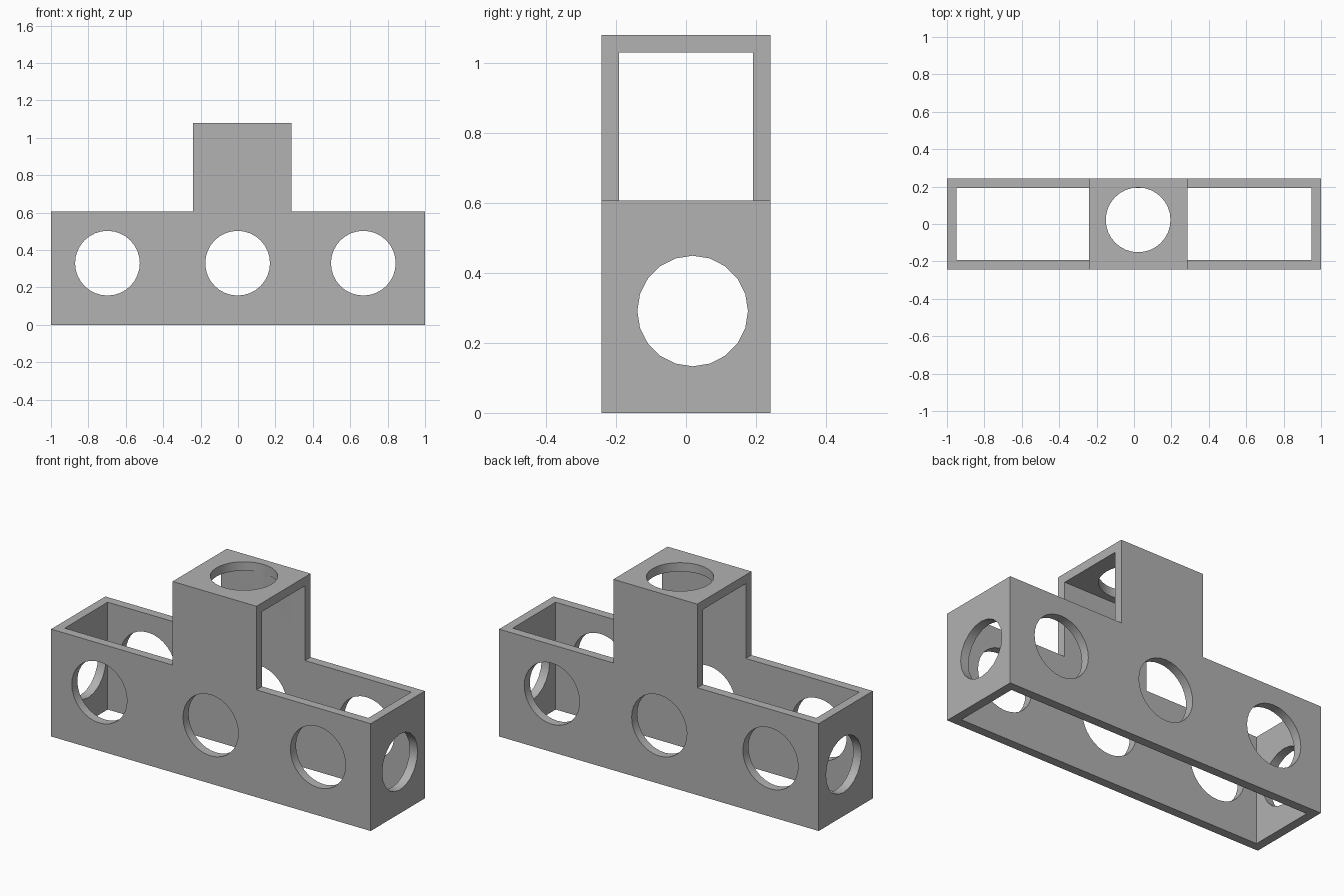
import bpy
import bmesh
import math
from mathutils import Matrix, Vector

default = bpy.data.objects.get("Cube")
if default:
    bpy.data.objects.remove(default, do_unlink=True)

grey = bpy.data.materials.new("plain grey")
grey.use_nodes = True
grey.diffuse_color = (0.445, 0.445, 0.445, 1)
grey.node_tree.nodes["Principled BSDF"].inputs["Base Color"].default_value = grey.diffuse_color

HALF_DEPTH, WALL = 0.242, 0.05
BODY_TOP, TOWER_TOP = 0.607, 1.08
TOWER_LEFT, TOWER_RIGHT = -0.24, 0.285


def add_object(name, bm):
    bmesh.ops.recalc_face_normals(bm, faces=bm.faces)
    mesh = bpy.data.meshes.new(name)
    bm.to_mesh(mesh)
    bm.free()
    mesh.materials.append(grey)
    obj = bpy.data.objects.new(name, mesh)
    bpy.context.collection.objects.link(obj)
    return obj


def box(name, low, high):
    bm = bmesh.new()
    low, high = Vector(low), Vector(high)
    matrix = Matrix.Translation((low + high) / 2) @ Matrix.Diagonal((high - low).to_4d())
    bmesh.ops.create_cube(bm, size=1, matrix=matrix)
    return add_object(name, bm)


def round_cutter(name, centre, axis, radius, length, sides):
    bm = bmesh.new()
    turn = Vector(axis).to_track_quat('Z', 'Y').to_matrix().to_4x4()
    bmesh.ops.create_cone(bm, cap_ends=True, segments=sides, radius1=radius, radius2=radius,
                          depth=length, matrix=Matrix.Translation(centre) @ turn)
    return add_object(name, bm)


# T-shaped outer body, extruded front to back
bm = bmesh.new()
outline = [(-1, 0), (1, 0), (1, BODY_TOP), (TOWER_RIGHT, BODY_TOP), (TOWER_RIGHT, TOWER_TOP),
           (TOWER_LEFT, TOWER_TOP), (TOWER_LEFT, BODY_TOP), (-1, BODY_TOP)]
face = bm.faces.new([bm.verts.new((x, -HALF_DEPTH, z)) for x, z in outline])
sweep = bmesh.ops.extrude_face_region(bm, geom=[face])
bmesh.ops.translate(bm, vec=(0, 2 * HALF_DEPTH, 0),
                    verts=[v for v in sweep["geom"] if isinstance(v, bmesh.types.BMVert)])
frame = add_object("t_shaped_frame", bm)

# Hollow interior: open trough below, open-sided tower above
inner = HALF_DEPTH - WALL
cutters = [
    box("trough_cutter", (-1 + WALL, -inner, -0.2), (1 - WALL, inner, 0.7)),
    box("tower_cutter", (-0.6, -inner, BODY_TOP - 0.1), (0.6, inner, TOWER_TOP - WALL)),
]

# Round holes: three front to back, one through both ends, one in the roof
for x in (-0.698, -0.002, 0.67):
    cutters.append(round_cutter("wall_hole_cutter", (x, 0, 0.33), (0, 1, 0), 0.173, 1, 32))
cutters.append(round_cutter("end_hole_cutter", (0, 0.019, 0.291), (1, 0, 0), 0.158, 3, 20))
cutters.append(round_cutter("roof_hole_cutter", (0.022, 0.022, TOWER_TOP), (0, 0, 1), 0.173, 0.3, 32))

for cutter in cutters:
    cutter.hide_render = True
    cut = frame.modifiers.new(cutter.name, 'BOOLEAN')
    cut.operation = 'DIFFERENCE'
    cut.solver = 'EXACT'
    cut.object = cutter

# Bake the cuts and drop the helpers
graph = bpy.context.evaluated_depsgraph_get()
result = bpy.data.meshes.new_from_object(frame.evaluated_get(graph))
frame.modifiers.clear()
frame.data = result
for cutter in cutters:
    bpy.data.objects.remove(cutter, do_unlink=True)

bpy.ops.object.select_all(action='DESELECT')
frame.select_set(True)
bpy.context.view_layer.objects.active = frame
bpy.ops.object.shade_smooth_by_angle(angle=math.radians(30))
